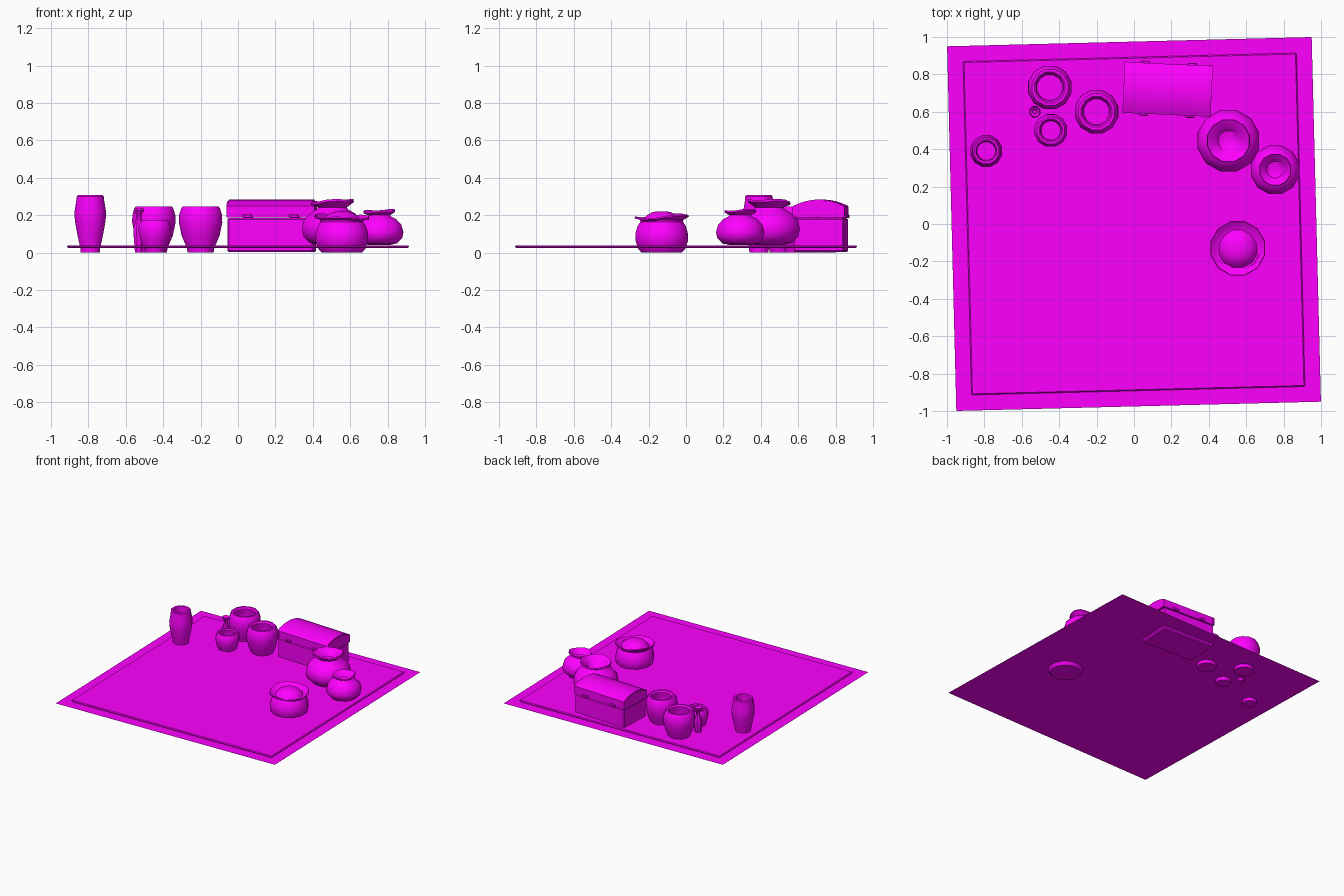
import bpy, bmesh, math
from mathutils import Vector, Matrix

if "Cube" in bpy.data.objects:
    bpy.data.objects.remove(bpy.data.objects["Cube"])

mat = bpy.data.materials.new("magenta")
mat.diffuse_color = (1.0, 0.0, 1.0, 1.0)
mat.use_nodes = True
mat.node_tree.nodes["Principled BSDF"].inputs["Base Color"].default_value = mat.diffuse_color


def finish(name, bm, smooth=True):
    bmesh.ops.recalc_face_normals(bm, faces=bm.faces)
    me = bpy.data.meshes.new(name)
    bm.to_mesh(me)
    bm.free()
    ob = bpy.data.objects.new(name, me)
    bpy.context.collection.objects.link(ob)
    me.materials.append(mat)
    if smooth:
        bpy.ops.object.select_all(action='DESELECT')
        ob.select_set(True)
        bpy.context.view_layer.objects.active = ob
        bpy.ops.object.shade_smooth_by_angle(angle=math.radians(35))
    return ob


def lathe(name, x, y, profile, sides=12, neck=9.0, tilt=(0, 0), wob=0.0):
    """Turned vessel; rings from index `neck` on get a tilted, wavy height."""
    bm = bmesh.new()
    rings = []
    for i, (r, z) in enumerate(profile):
        ring = []
        for k in range(sides):
            a = 2 * math.pi * (k + 0.5) / sides
            px, py = r * math.cos(a), r * math.sin(a)
            dz = px * tilt[0] + py * tilt[1] + wob * r * math.sin(3 * a) if i >= neck else 0
            ring.append(bm.verts.new((x + px, y + py, z + dz)))
        rings.append(ring)
    for a, b in zip(rings, rings[1:]):
        for k in range(sides):
            j = (k + 1) % sides
            bm.faces.new((a[k], a[j], b[j], b[k]))
    bm.faces.new(rings[0][::-1])
    bm.faces.new(rings[-1])
    return finish(name, bm)


def box(name, loc, size, rot=0.0, bevel=0.0):
    bm = bmesh.new()
    bmesh.ops.create_cube(bm, size=1)
    bmesh.ops.scale(bm, vec=size, verts=bm.verts)
    if bevel:
        bmesh.ops.bevel(bm, geom=bm.edges[:], offset=bevel, segments=1, affect='EDGES')
    bmesh.ops.transform(bm, matrix=Matrix.Translation(loc) @ Matrix.Rotation(rot, 4, 'Z'),
                        verts=bm.verts)
    return finish(name, bm, False)


# ground sheet and raised rug, both turned slightly
turn = math.radians(1.45)
bm = bmesh.new()
bmesh.ops.create_grid(bm, x_segments=1, y_segments=1, size=0.975)
bmesh.ops.transform(bm, matrix=Matrix.Translation((0, 0, 0.024)) @ Matrix.Rotation(turn, 4, 'Z'),
                    verts=bm.verts)
finish("ground_sheet", bm, False)
box("rug", (0, 0, 0.032), (1.784, 1.784, 0.014), turn, 0.006)

# open clay pots
wide = [(.072, 0), (.076, .025), (.105, .09), (.12, .16), (.119, .2), (.108, .235), (.1, .247),
        (.085, .247), (.075, .235), (.078, .21), (.09, .15), (.07, .07)]
lathe("large_pot_back", -0.45, 0.73, wide)
lathe("large_pot_front", -0.2, 0.6, wide)
lathe("small_pot", -0.445, 0.5, [(r * .75, z * .69) for r, z in wide])
lathe("tall_vase", -0.79, 0.39,
      [(.053, 0), (.055, .025), (.07, .09), (.085, .17), (.088, .215), (.077, .28), (.076, .3),
       (.068, .307), (.056, .303), (.054, .285), (.064, .2), (.05, .08)])
lathe("small_bottle", -0.53, 0.6,
      [(.023, 0), (.025, .03), (.032, .11), (.03, .14), (.015, .18), (.014, .2), (.03, .225),
       (.028, .235), (.012, .22), (.01, .19)], 8)

# round sacks with flared mouths
lathe("large_sack", 0.505, 0.445,
      [(.08, .042), (.125, .052), (.16, .085), (.17, .125), (.16, .17), (.125, .21), (.085, .232),
       (.08, .242), (.118, .266), (.115, .278), (.075, .252), (.055, .225), (.025, .215)],
      neck=8, tilt=(.06, -.03), wob=.05)
lathe("medium_sack", 0.755, 0.29,
      [(.065, .042), (.1, .05), (.128, .08), (.134, .11), (.122, .15), (.095, .178), (.065, .193),
       (.06, .2), (.088, .217), (.085, .226), (.06, .205), (.045, .185), (.02, .178)],
      neck=8, tilt=(.05, .04), wob=.05)
lathe("full_sack", 0.555, -0.13,
      [(.112, 0), (.13, .02), (.146, .065), (.146, .1), (.134, .14), (.118, .165), (.12, .175),
       (.15, .188), (.147, .196), (.122, .18), (.102, .172)],
      neck=7, tilt=(-.03, .06), wob=.04)
# heaped filling in the full sack
lathe("sack_filling", 0.555, -0.13,
      [(.112, .16), (.1, .18), (.082, .2), (.055, .215), (.025, .221)])

# chest: body, arched lid, end bands, latches and hinges
cx, cy, crot = 0.18, 0.72, math.radians(-2.6)
place = Matrix.Translation((cx, cy, 0)) @ Matrix.Rotation(crot, 4, 'Z')


def arch(name, x0, x1, half, z0, zs, rise):
    bm = bmesh.new()
    n = 8
    pts = [(-half, z0)]
    for i in range(n + 1):
        t = -1 + 2 * i / n
        pts.append((half * t, zs + rise * (1 - t * t)))
    pts.append((half, z0))
    face = bm.faces.new([bm.verts.new((x0, y, z)) for y, z in pts])
    ext = bmesh.ops.extrude_face_region(bm, geom=[face])
    bmesh.ops.translate(bm, vec=(x1 - x0, 0, 0),
                        verts=[v for v in ext["geom"] if isinstance(v, bmesh.types.BMVert)])
    bmesh.ops.transform(bm, matrix=place, verts=bm.verts)
    finish(name, bm)


box("chest_body", (cx, cy, 0.094), (0.462, 0.27, 0.184), crot, 0.008)
arch("chest_lid", -0.228, 0.228, 0.136, 0.188, 0.25, 0.034)
for s, side in ((-1, "left"), (1, "right")):
    a, b = sorted((s * 0.221, s * 0.236))
    arch("lid_band_" + side, a, b, 0.139, 0.188, 0.247, 0.03)
    for fy, kind in ((-1, "latch_"), (1, "hinge_")):
        box("chest_" + kind + side, place @ Vector((s * 0.125, fy * 0.139, 0.195)),
            (0.05, 0.016, 0.02), crot, 0.004)
